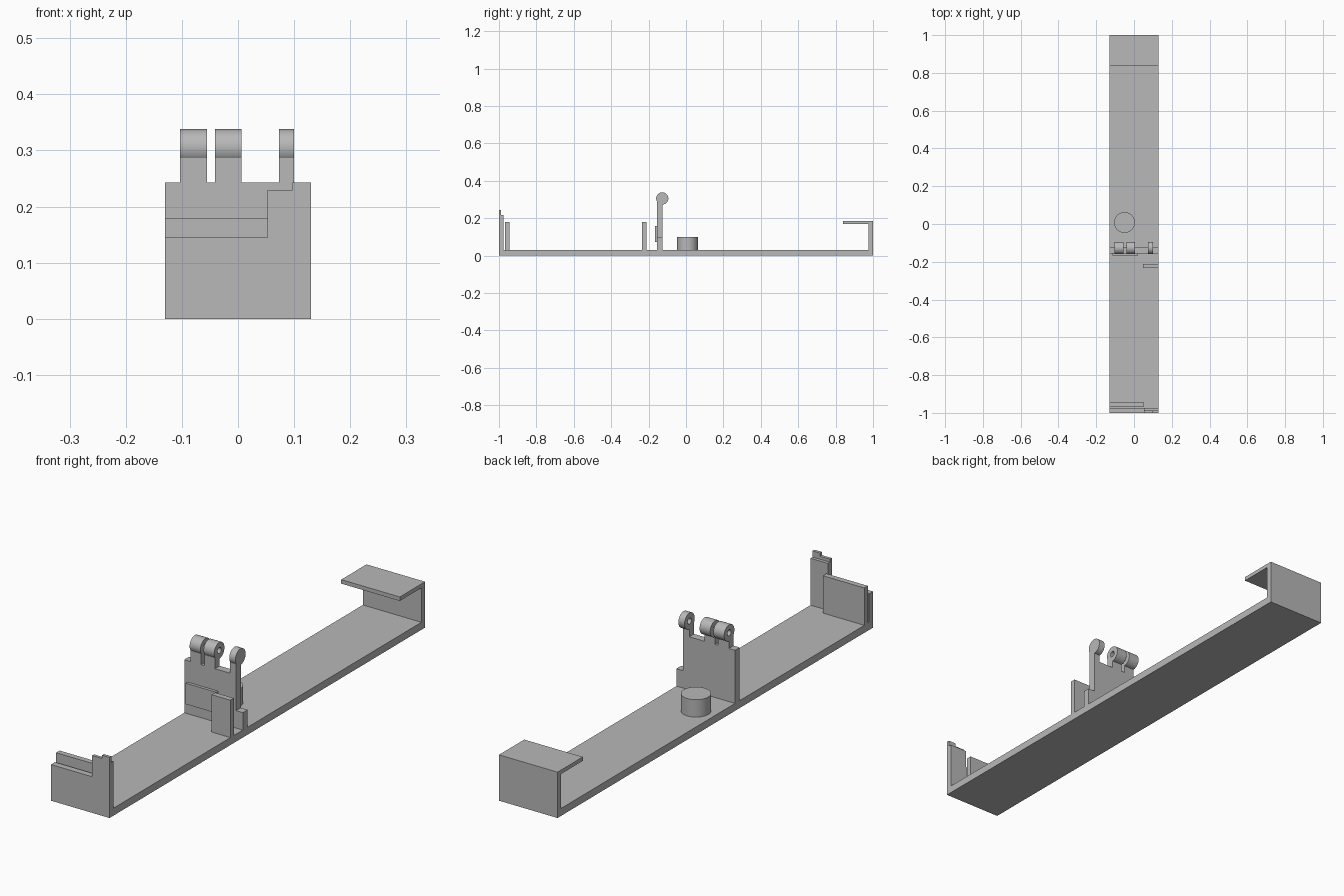
import bpy, bmesh, math
from mathutils import Vector

cube = bpy.data.objects.get("Cube")
if cube:
    bpy.data.objects.remove(cube, do_unlink=True)

GREY = (0.48, 0.48, 0.48, 1)
mat = bpy.data.materials.new("plain grey")
mat.use_nodes = True
mat.diffuse_color = GREY
mat.node_tree.nodes["Principled BSDF"].inputs["Base Color"].default_value = GREY


def finish(name, bm, smooth=False):
    bmesh.ops.recalc_face_normals(bm, faces=bm.faces)
    mesh = bpy.data.meshes.new(name)
    bm.to_mesh(mesh)
    bm.free()
    mesh.materials.append(mat)
    obj = bpy.data.objects.new(name, mesh)
    bpy.context.collection.objects.link(obj)
    if smooth:
        bpy.ops.object.select_all(action='DESELECT')
        obj.select_set(True)
        bpy.context.view_layer.objects.active = obj
        bpy.ops.object.shade_smooth_by_angle(angle=math.radians(35))
    return obj


def extrude(name, axis, points, start, end):
    """Extrude a flat outline along x (outline in y, z) or y (outline in x, z)."""
    bm = bmesh.new()
    place = (lambda a, b: (start, a, b)) if axis == 'x' else (lambda a, b: (a, start, b))
    face = bm.faces.new([bm.verts.new(place(a, b)) for a, b in points])
    new = bmesh.ops.extrude_face_region(bm, geom=[face])['geom']
    step = Vector((end - start, 0, 0) if axis == 'x' else (0, end - start, 0))
    bmesh.ops.translate(bm, vec=step, verts=[v for v in new if isinstance(v, bmesh.types.BMVert)])
    return finish(name, bm)


def box(name, x0, x1, y0, y1, z0, z1):
    return extrude(name, 'y', [(x0, z0), (x1, z0), (x1, z1), (x0, z1)], y0, y1)


def revolve(name, profile, centre, axis, side, closed):
    """Spin (radius, distance) pairs about an axis through centre."""
    bm = bmesh.new()
    c, ax, sd = Vector(centre), Vector(axis), Vector(side)
    vs = [bm.verts.new(c + sd * r + ax * d) for r, d in profile]
    pairs = list(zip(vs, vs[1:])) + ([(vs[-1], vs[0])] if closed else [])
    edges = [bm.edges.new(p) for p in pairs]
    bmesh.ops.spin(bm, geom=vs + edges, cent=c, axis=ax, angle=math.tau, steps=48)
    bmesh.ops.remove_doubles(bm, verts=bm.verts, dist=1e-5)
    return finish(name, bm, smooth=True)


W = 0.13       # half width
FLOOR = 0.03   # base thickness

# Base strip with the back wall and its overhanging lip
extrude("base_and_hook", 'x',
        [(-1, 0), (1, 0), (1, 0.184), (0.84, 0.184), (0.84, 0.168),
         (0.977, 0.168), (0.977, FLOOR), (-1, FLOOR)], -W, W)

# Front wall: low on one side, tall on the other, with a raised lip and tab
extrude("front_wall", 'y',
        [(-W, FLOOR), (W, FLOOR), (W, 0.218), (0.053, 0.218), (0.053, 0.145), (-W, 0.145)],
        -1, -0.975)
extrude("front_lip", 'y',
        [(0.053, 0.218), (W, 0.218), (W, 0.243), (0.097, 0.243), (0.097, 0.23), (0.053, 0.23)],
        -1, -0.988)
box("front_inner_plate", -W, 0.054, -0.967, -0.945, FLOOR, 0.18)

# Small guard plate before the hinge wall
box("guard_plate", 0.047, W, -0.234, -0.212, FLOOR, 0.18)

# Hinge wall outline with a stem below every barrel
TOP, STEM = 0.243, 0.287
barrels = [(-0.103, -0.055), (-0.041, 0.006), (0.073, 0.1)]
outline = [(-W, FLOOR), (W, FLOOR), (W, 0.1), (0.1, 0.1)]
for a, b in reversed(barrels):
    outline += [(b, TOP), (b, STEM), (a, STEM), (a, TOP)]
outline.remove((0.1, TOP))
outline.append((-W, TOP))
extrude("hinge_wall", 'y', outline, -0.155, -0.125)
box("hinge_wall_pad", -0.115, 0.02, -0.167, -0.155, 0.073, 0.157)

# Hinge barrels: two open tubes and one with a blind hole
R, HOLE = 0.0325, 0.012
pivot = (0, -0.127, 0.3055)
for i, (a, b) in enumerate(barrels):
    if i < 2:
        ring = [(HOLE, a), (R, a), (R, b), (HOLE, b)]
    else:
        ring = [(0, b - 0.01), (HOLE, b - 0.01), (HOLE, a), (R, a), (R, b), (0, b)]
    revolve(f"hinge_barrel_{i + 1}", ring, pivot, (1, 0, 0), (0, 0, 1), i < 2)

# Round post on the base
revolve("round_post", [(0, FLOOR), (0.055, FLOOR), (0.055, 0.1), (0, 0.1)],
        (-0.05, 0.008, 0), (0, 0, 1), (1, 0, 0), False)
